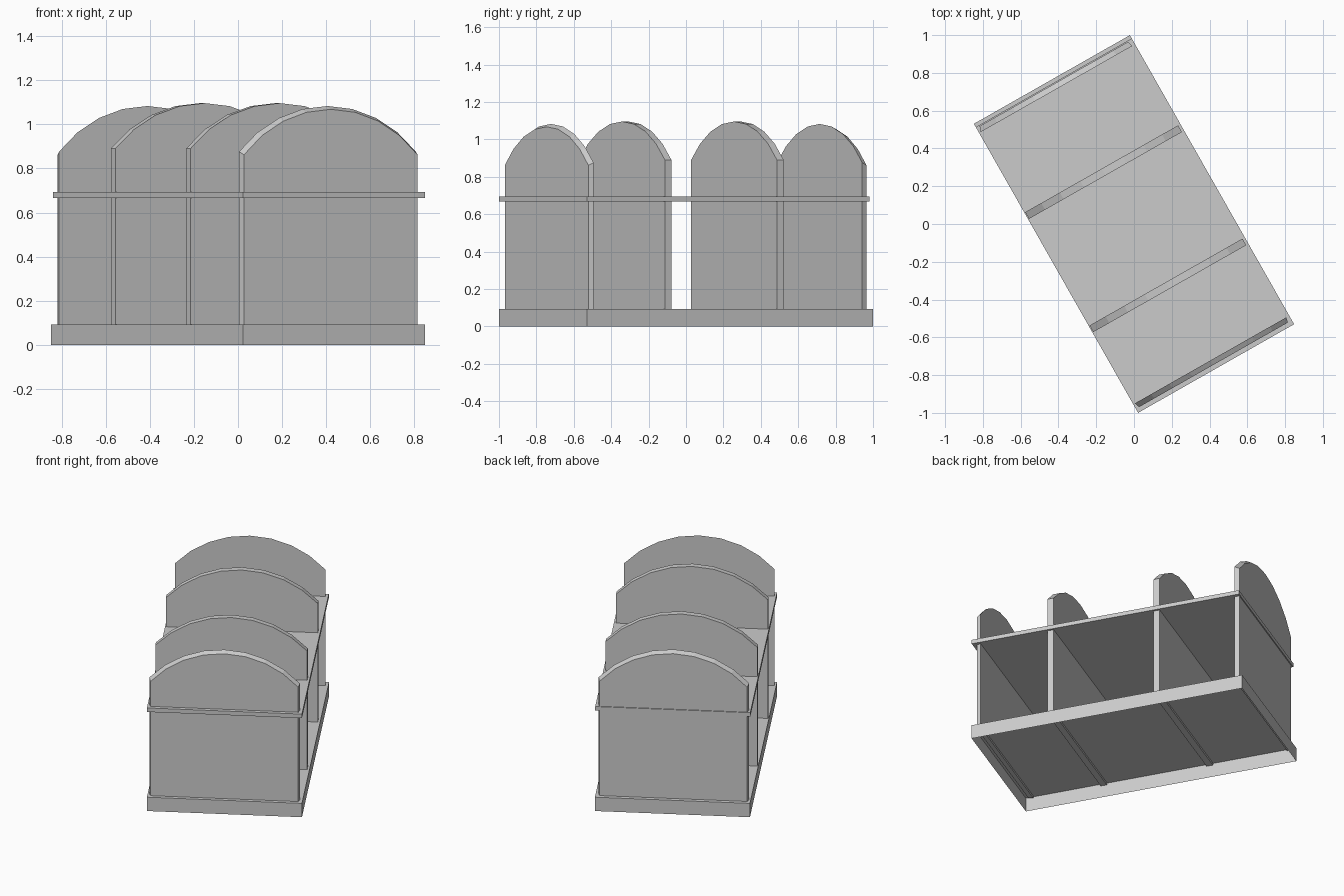
import bpy, bmesh
from math import radians, sqrt, asin, sin, cos
from mathutils import Matrix

if "Cube" in bpy.data.objects:
    bpy.data.objects.remove(bpy.data.objects["Cube"])

TURN = Matrix.Rotation(radians(29.6), 4, 'Z')   # whole unit stands turned on the ground
FOOT = 0.078                                    # boards sink just through the plinth top


def loft(name, ring_a, ring_b, open_bottom=False):
    """Solid between two matching outlines; edge 0 of each outline is its bottom."""
    bm = bmesh.new()
    a = [bm.verts.new(p) for p in ring_a]
    b = [bm.verts.new(p) for p in ring_b]
    bm.faces.new(a)
    bm.faces.new(b[::-1])
    n = len(a)
    sides = []
    for i in range(n):
        j = (i + 1) % n
        sides.append(bm.faces.new((a[i], b[i], b[j], a[j])))
    bmesh.ops.recalc_face_normals(bm, faces=bm.faces)
    if open_bottom:
        bmesh.ops.delete(bm, geom=[sides[0]], context='FACES_ONLY')
    bm.transform(TURN)
    mesh = bpy.data.meshes.new(name)
    bm.to_mesh(mesh)
    bm.free()
    obj = bpy.data.objects.new(name, mesh)
    bpy.context.collection.objects.link(obj)
    return obj


def arch(y, x0, x1, side, peak, segments=8):
    """Outline of an upright board with a round-arched top."""
    cx, half, rise = (x0 + x1) / 2, (x1 - x0) / 2, peak - side
    r = (half * half + rise * rise) / (2 * rise)
    end = asin(half / r)
    pts = [(x0, y, FOOT), (x1, y, FOOT)]
    for i in range(segments + 1):
        t = end * (1 - 2 * i / segments)
        pts.append((cx + r * sin(t), y, peak - r + r * cos(t)))
    return pts


def slab(name, x, y0, y1, z0, z1, open_bottom=False):
    def ring(y):
        return [(-x, y, z0), (x, y, z0), (x, y, z1), (-x, y, z1)]
    return loft(name, ring(y0), ring(y1), open_bottom)


# plinth, hollow underneath, and the long shelf
slab("base", 0.475, -0.88, 0.88, 0.0, 0.093, open_bottom=True)
slab("shelf", 0.475, -0.88, 0.86, 0.667, 0.694)

# inner arched dividers
for name, y0, y1 in (("front_divider", -0.391, -0.351), ("back_divider", 0.298, 0.339)):
    loft(name, arch(y0, -0.47, 0.461, 0.89, 1.096), arch(y1, -0.47, 0.461, 0.89, 1.096))

# end boards, slightly smaller on their outer face
outer = (-0.455, 0.45, 0.862, 1.068)
inner = (-0.465, 0.457, 0.876, 1.083)
loft("front_end_board", arch(-0.856, *outer), arch(-0.828, *inner))
loft("back_end_board", arch(0.824, *inner), arch(0.854, *outer))
